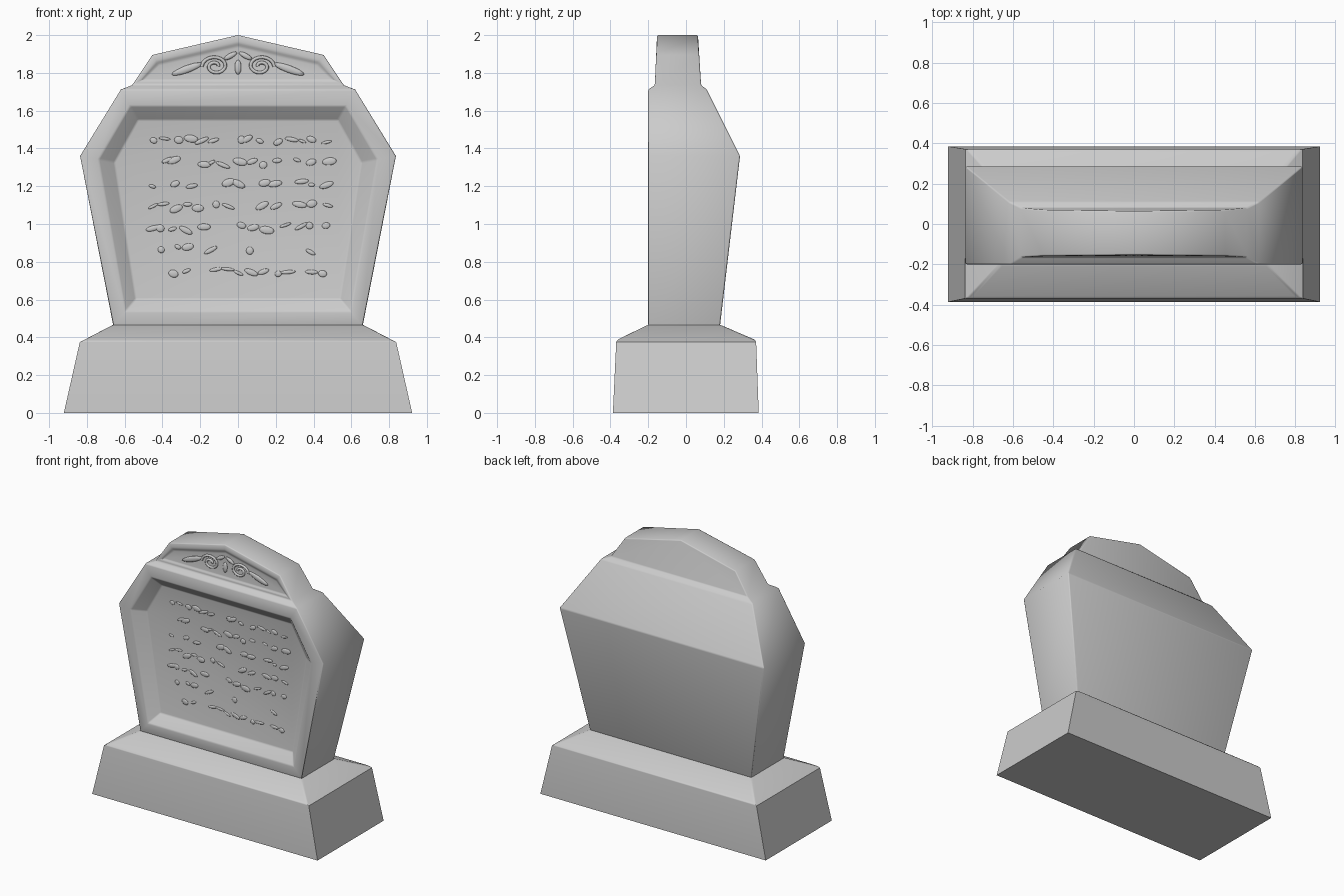
import bpy, bmesh, math, random
from mathutils import Matrix

if "Cube" in bpy.data.objects:
    bpy.data.objects.remove(bpy.data.objects["Cube"])
random.seed(4)

stone = bpy.data.materials.new("grey stone")
GREY = (0.6, 0.6, 0.6, 1)
stone.diffuse_color = GREY
stone.use_nodes = True
stone.node_tree.nodes["Principled BSDF"].inputs["Base Color"].default_value = GREY


def finish(bm, name, angle=45):
    bmesh.ops.recalc_face_normals(bm, faces=bm.faces)
    mesh = bpy.data.meshes.new(name)
    bm.to_mesh(mesh)
    bm.free()
    mesh.materials.append(stone)
    ob = bpy.data.objects.new(name, mesh)
    bpy.context.collection.objects.link(ob)
    bpy.ops.object.select_all(action='DESELECT')
    ob.select_set(True)
    bpy.context.view_layer.objects.active = ob
    bpy.ops.object.shade_smooth_by_angle(angle=math.radians(angle))
    return ob


def loft(bm, sections):
    """Stack rectangles (half width, front y, back y, z); zero width makes a ridge."""
    rings = []
    for w, f, b, z in sections:
        if w:
            ring = [bm.verts.new(p) for p in ((-w, f, z), (w, f, z), (w, b, z), (-w, b, z))]
        else:
            front, back = bm.verts.new((0, f, z)), bm.verts.new((0, b, z))
            ring = [front, front, back, back]
        rings.append(ring)
    for low, high in zip(rings, rings[1:]):
        for k in range(4):
            n = (k + 1) % 4
            quad = dict.fromkeys((low[k], low[n], high[n], high[k]))
            bm.faces.new(list(quad))
    bm.faces.new(rings[0][::-1])
    return rings


def recess(bm, face, border, slope, depth):
    bmesh.ops.inset_individual(bm, faces=[face], thickness=border)
    bmesh.ops.inset_individual(bm, faces=[face], thickness=slope, depth=-depth)


def soften(bm, width, lowest):
    """Round the worn edges, leaving those that run front to back crisp."""
    edges = []
    for e in bm.edges:
        d = (e.verts[1].co - e.verts[0].co).normalized()
        if abs(d.y) < 0.9 and min(v.co.z for v in e.verts) > lowest \
                and e.calc_face_angle(0) > 0.3:
            edges.append(e)
    bmesh.ops.bevel(bm, geom=edges, offset=width, segments=2, profile=0.5,
                    affect='EDGES', clamp_overlap=True)


# Plinth with sloped shoulders
bm = bmesh.new()
rings = loft(bm, [(0.922, -0.387, 0.385, 0), (0.82, -0.368, 0.37, 0.385),
                  (0.66, -0.2, 0.18, 0.467)])
bm.faces.new(rings[-1])
bmesh.ops.recalc_face_normals(bm, faces=bm.faces)
soften(bm, 0.012, 0.2)
finish(bm, "plinth")

# Headstone body and pointed crest with recessed fronts
bm = bmesh.new()
rings = loft(bm, [(0.66, -0.2, 0.18, 0.46), (0.836, -0.2, 0.286, 1.36),
                  (0.62, -0.2, 0.11, 1.712), (0.56, -0.165, 0.08, 1.735),
                  (0.453, -0.158, 0.07, 1.895), (0, -0.1534, 0.0634, 2.0)])
bmesh.ops.recalc_face_normals(bm, faces=bm.faces)
joins = [bm.edges.get((rings[i][a], rings[i][b])) for i, a, b in
         ((1, 0, 1), (4, 0, 1), (4, 2, 3))]
bmesh.ops.dissolve_edges(bm, edges=joins, use_verts=False)
bm.normal_update()
fronts = sorted((f for f in bm.faces if f.normal.y < -0.98),
                key=lambda f: f.calc_center_median().z)
recess(bm, fronts[0], 0.1, 0.085, 0.07)
recess(bm, fronts[-1], 0.04, 0.02, 0.012)
bm.normal_update()
soften(bm, 0.016, 0.4)
finish(bm, "headstone")

# Worn shallow bumps in rows across the sunken panel
bm = bmesh.new()
for row in range(7):
    for col in range(15):
        if random.random() < 0.25:
            continue
        x = -0.46 + col * 0.066 + random.uniform(-0.02, 0.02)
        z = 0.75 + row * 0.115 + random.uniform(-0.015, 0.015)
        size = (random.uniform(0.018, 0.042), 0.006, random.uniform(0.008, 0.022), 1)
        place = (Matrix.Translation((x, -0.129, z))
                 @ Matrix.Rotation(random.uniform(-0.5, 0.5), 4, 'Y')
                 @ Matrix.Diagonal(size))
        bmesh.ops.create_icosphere(bm, subdivisions=2, radius=1, matrix=place)
finish(bm, "panel_weathering", 180)


# Scrolls and leaves carved on the crest
def ellipsoid(bm, x, z, length, height, turn):
    place = (Matrix.Translation((x, -0.149, z)) @ Matrix.Rotation(turn, 4, 'Y')
             @ Matrix.Diagonal((length, 0.009, height, 1)))
    bmesh.ops.create_icosphere(bm, subdivisions=2, radius=1, matrix=place)


bm = bmesh.new()
for side in (-1, 1):
    ellipsoid(bm, side * 0.27, 1.82, 0.09, 0.02, side * 0.35)
    ellipsoid(bm, side * 0.04, 1.89, 0.04, 0.014, side * 0.5)
ellipsoid(bm, 0, 1.83, 0.018, 0.04, 0)
finish(bm, "crest_leaves", 180)

for side, label in ((1, "left"), (-1, "right")):
    curve = bpy.data.curves.new(label + "_scroll", 'CURVE')
    curve.dimensions = '3D'
    curve.bevel_depth = 0.009
    curve.bevel_resolution = 2
    curve.materials.append(stone)
    spline = curve.splines.new('POLY')
    spline.points.add(27)
    for i, p in enumerate(spline.points):
        a, r = i * 0.35, 0.055 - i * 0.0016
        p.co = (side * (0.12 + 1.3 * r * math.cos(a)), -0.149,
                1.835 + r * math.sin(a), 1)
    scroll = bpy.data.objects.new(label + "_scroll", curve)
    bpy.context.collection.objects.link(scroll)
